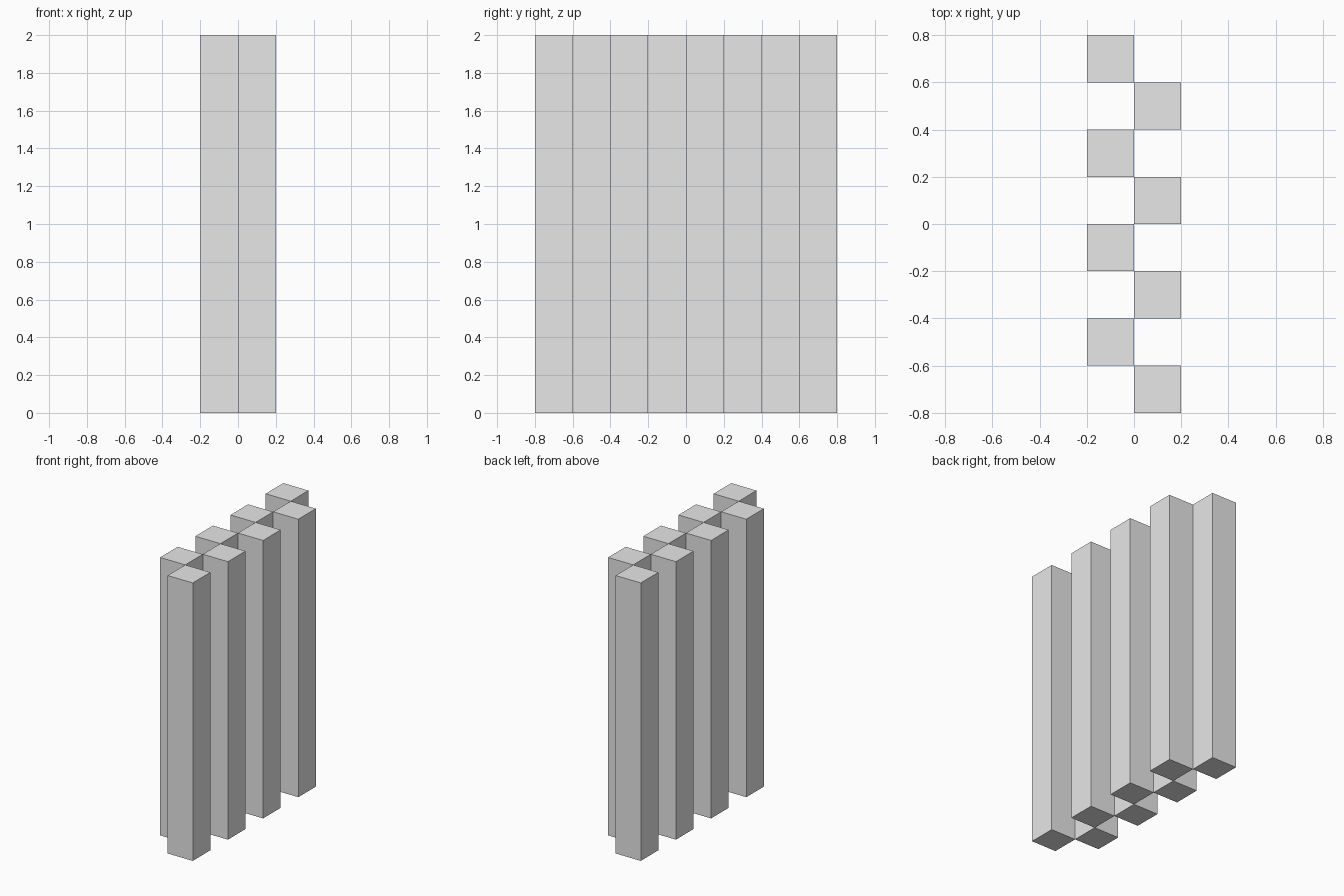
import bpy
import bmesh
from mathutils import Matrix, Vector

cube = bpy.data.objects.get("Cube")
if cube:
    bpy.data.objects.remove(cube, do_unlink=True)

# Plain grey for every post
GREY = (0.8, 0.8, 0.8, 1.0)
grey = bpy.data.materials.new("plain_grey")
grey.use_nodes = True
grey.diffuse_color = GREY
grey.node_tree.nodes["Principled BSDF"].inputs["Base Color"].default_value = GREY

WIDTH = 0.2
HEIGHT = 2.0
COUNT = 8

# One square post mesh, standing on the ground and shared by all posts
post_mesh = bpy.data.meshes.new("square_post")
bm = bmesh.new()
bmesh.ops.create_cube(bm, size=1, matrix=Matrix.LocRotScale(
    Vector((0, 0, HEIGHT / 2)), None, Vector((WIDTH, WIDTH, HEIGHT))))
bm.to_mesh(post_mesh)
bm.free()
post_mesh.materials.append(grey)

# Posts alternate left and right from front to back, touching at their corners
for i in range(COUNT):
    side, x = ("left", WIDTH / 2) if i % 2 == 0 else ("right", -WIDTH / 2)
    post = bpy.data.objects.new(f"{side}_post_{i // 2 + 1}", post_mesh)
    post.location = (x, (i - (COUNT - 1) / 2) * WIDTH, 0)
    bpy.context.collection.objects.link(post)
